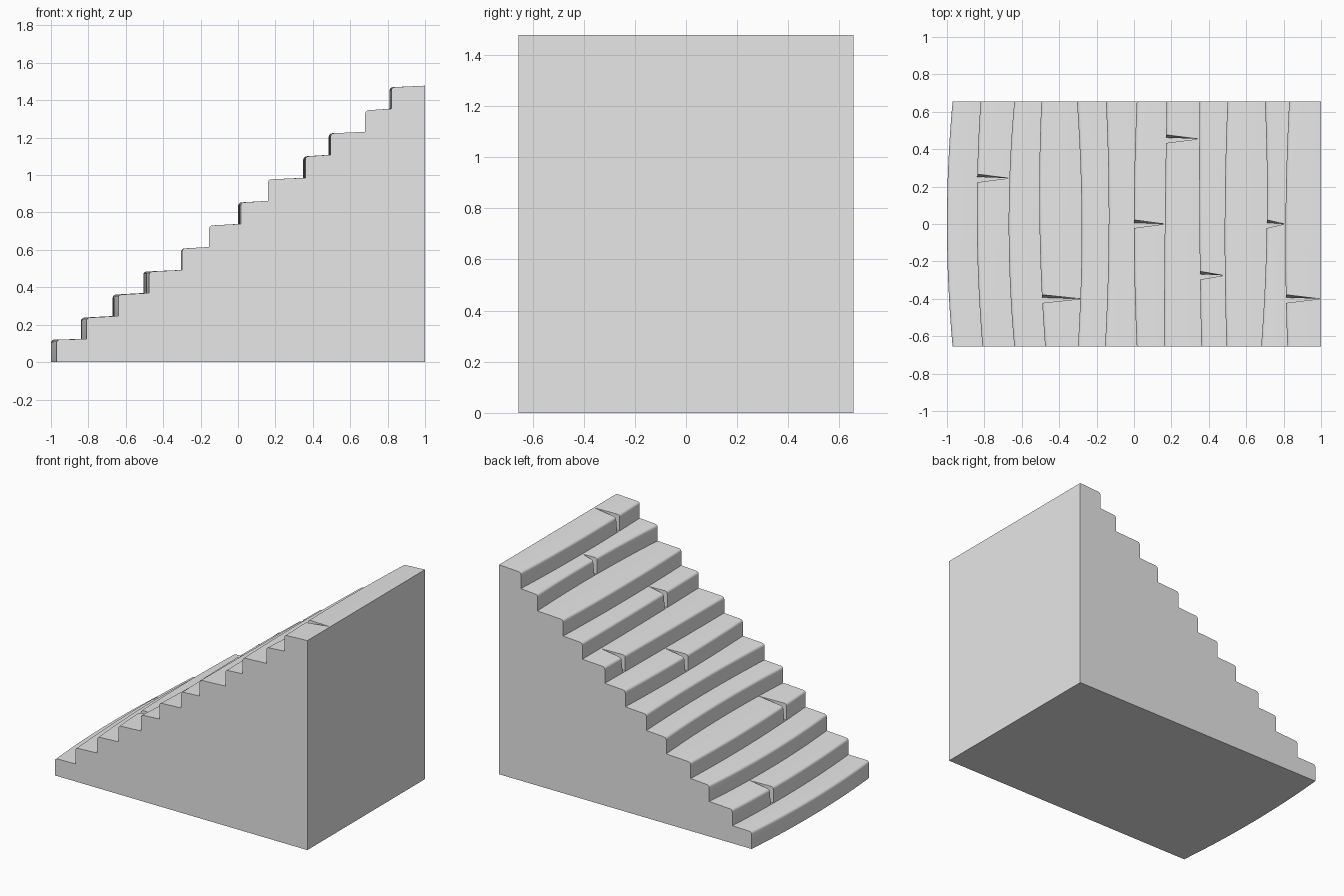
import bpy, bmesh, math

cube = bpy.data.objects.get("Cube")
if cube:
    bpy.data.objects.remove(cube)

HALF_DEPTH = 0.655
ROWS = 16
NOSE = 0.018          # nosing radius
RISE = 1.478 / 12

# Riser x at the front edge, middle and back edge of every step
RISERS = [(-.97, -1.0, -.97), (-.81, -.84, -.82), (-.64, -.67, -.64),
          (-.475, -.505, -.495), (-.3, -.28, -.305), (-.155, -.135, -.15),
          (.015, 0, .015), (.16, .165, .175), (.36, .35, .35),
          (.495, .485, .5), (.68, .71, .7), (.82, .81, .83)]

# Cracks: step index, y, x where the crack closes
CRACKS = [(1, .245, -.67), (3, -.4, -.285), (6, 0, .165), (7, .455, .345),
          (8, -.275, .48), (10, 0, .805), (11, -.4, .995)]


def riser_x(step, y):
    """Bowed riser line, a parabola through three points."""
    a, m, b = RISERS[step]
    t = y / HALF_DEPTH
    return m + (b - a) / 2 * t + ((a + b) / 2 - m) * t * t


def tread_z(step):
    return RISE * (step + 1)


def profile(y):
    """Stair outline in xz: worn nosings and slightly rising treads."""
    pts = [(1, 0)]
    for i in range(len(RISERS)):
        x, top = riser_x(i, y), tread_z(i)
        front_z = top - (0.008 if i else 0.002)
        pts.append((x, tread_z(i - 1) if i else 0))
        for k in range(4):
            a = math.pi / 2 * k / 3
            pts.append((x + NOSE * (1 - math.cos(a)),
                        front_z - NOSE * (1 - math.sin(a))))
    pts.append((1, tread_z(len(RISERS) - 1)))
    return pts


def make_object(name, bm):
    bmesh.ops.recalc_face_normals(bm, faces=bm.faces)
    mesh = bpy.data.meshes.new(name)
    bm.to_mesh(mesh)
    bm.free()
    obj = bpy.data.objects.new(name, mesh)
    bpy.context.collection.objects.link(obj)
    return obj


def loft(name, rings):
    """Closed solid through matching rings of points."""
    bm = bmesh.new()
    loops = [[bm.verts.new(p) for p in ring] for ring in rings]
    for lo, hi in zip(loops, loops[1:]):
        for j in range(len(lo)):
            k = (j + 1) % len(lo)
            bm.faces.new((lo[j], lo[k], hi[k], hi[j]))
    bm.faces.new(loops[0])
    bm.faces.new(loops[-1])
    return make_object(name, bm)


# Solid stair body
rows = [HALF_DEPTH * (2 * r / ROWS - 1) for r in range(ROWS + 1)]
stairs = loft("staircase", [[(x, y, z) for x, z in profile(y)] for y in rows])

# Wedge cracks: open at the riser, closing towards the back of the tread
cutters = []
for step, y, end in CRACKS:
    front = riser_x(step, y)
    half = 0.022
    out = front - 0.03
    flare = half * (end - out) / (end - front)
    floor, top = tread_z(step - 1) + 0.002, tread_z(step) + 0.02
    low = [(out, y - flare, floor), (end, y, floor), (out, y + flare * .3, floor)]
    high = [(out, y - flare, top), (end, y, top), (out, y + flare, top)]
    cutters.append(loft("crack_cutter", [low, high]))

bpy.ops.object.select_all(action='DESELECT')
stairs.select_set(True)
bpy.context.view_layer.objects.active = stairs
for cutter in cutters:
    cutter.hide_render = True
    mod = stairs.modifiers.new("crack", 'BOOLEAN')
    mod.operation = 'DIFFERENCE'
    mod.solver = 'EXACT'
    mod.object = cutter
    bpy.ops.object.modifier_apply(modifier=mod.name)
for cutter in cutters:
    bpy.data.objects.remove(cutter)

# Stone colour
stone = bpy.data.materials.new("pale grey stone")
stone.use_nodes = True
colour = (0.8, 0.8, 0.8, 1)
stone.diffuse_color = colour
stone.node_tree.nodes["Principled BSDF"].inputs["Base Color"].default_value = colour
stairs.data.materials.clear()
stairs.data.materials.append(stone)

bpy.ops.object.shade_smooth_by_angle(angle=math.radians(40))
